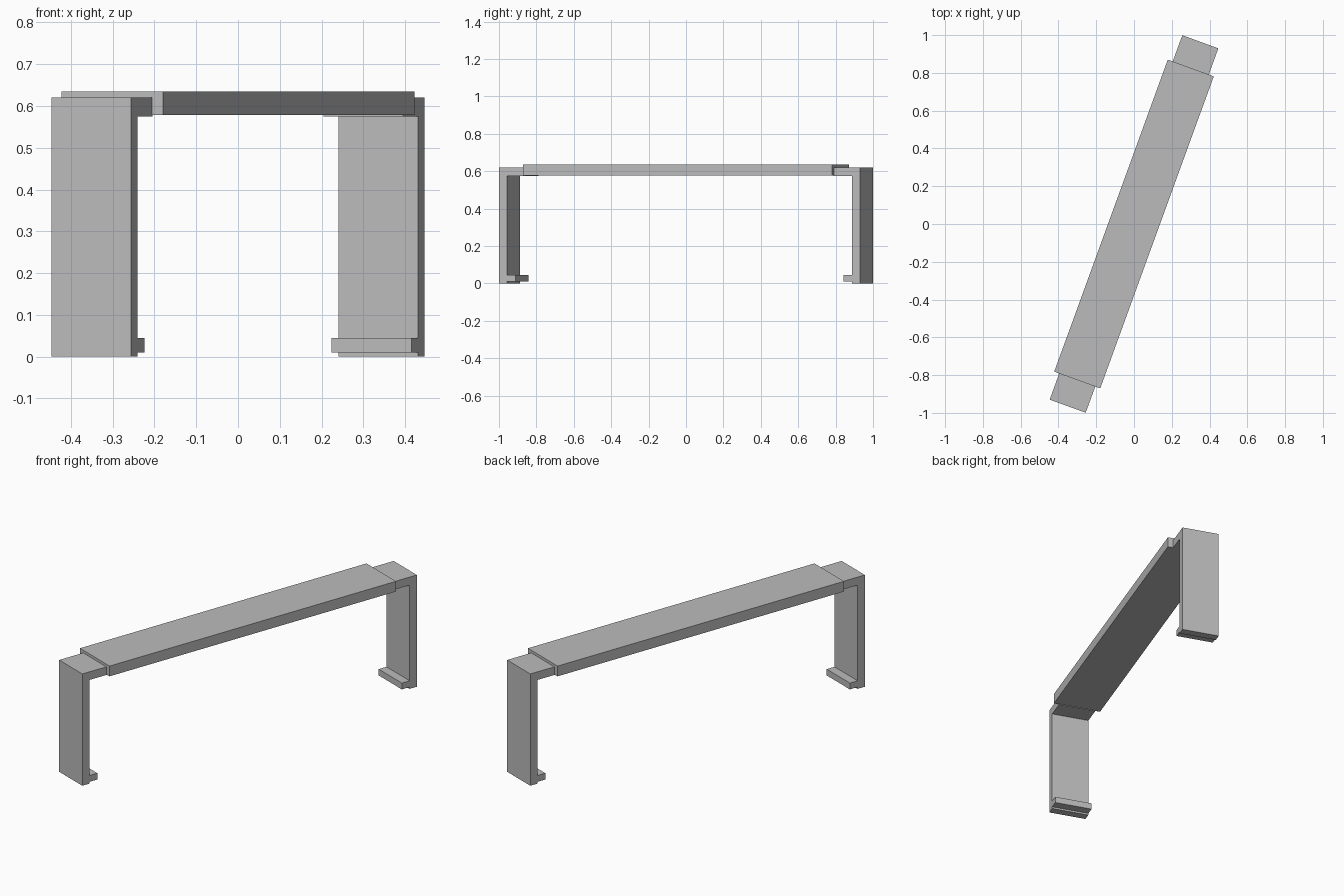
import bpy
import bmesh
from math import radians
from mathutils import Matrix

cube = bpy.data.objects.get("Cube")
if cube:
    bpy.data.objects.remove(cube, do_unlink=True)

grey = bpy.data.materials.new("plain_grey")
COLOUR = (0.5, 0.5, 0.5, 1)
grey.diffuse_color = COLOUR
grey.use_nodes = True
grey.node_tree.nodes["Principled BSDF"].inputs["Base Color"].default_value = COLOUR

TURN = radians(-20)  # the whole bench stands askew


def extrude_profile(name, profile, width, turn):
    """Extrude a (length, height) profile sideways, then turn it about z."""
    bm = bmesh.new()
    face = bm.faces.new([bm.verts.new((-width / 2, y, z)) for y, z in profile])
    side = bmesh.ops.extrude_face_region(bm, geom=[face])
    verts = [v for v in side["geom"] if isinstance(v, bmesh.types.BMVert)]
    bmesh.ops.translate(bm, verts=verts, vec=(width, 0, 0))
    bmesh.ops.recalc_face_normals(bm, faces=bm.faces)
    bm.transform(Matrix.Rotation(turn, 4, "Z"))
    mesh = bpy.data.meshes.new(name)
    bm.to_mesh(mesh)
    bm.free()
    mesh.materials.append(grey)
    obj = bpy.data.objects.new(name, mesh)
    bpy.context.collection.objects.link(obj)
    return obj


# Long top plank
HALF, LOW, HIGH = 0.879, 0.578, 0.635
extrude_profile("top_plank", [(-HALF, LOW), (HALF, LOW), (HALF, HIGH), (-HALF, HIGH)], 0.259, TURN)

# Bracket profile: top arm, upright leg and small inward foot lip
OUTER, INNER, LIP, ARM = 1.0265, 0.982, 0.934, 0.876
bracket = [
    (ARM, 0.575), (INNER, 0.575), (INNER, 0.045), (LIP, 0.045), (LIP, 0.01),
    (INNER, 0.01), (INNER, 0), (OUTER, 0), (OUTER, 0.62), (ARM, 0.62),
]
for name, extra in (("back_leg", 0), ("front_leg", radians(180))):
    extrude_profile(name, bracket, 0.203, TURN + extra)
